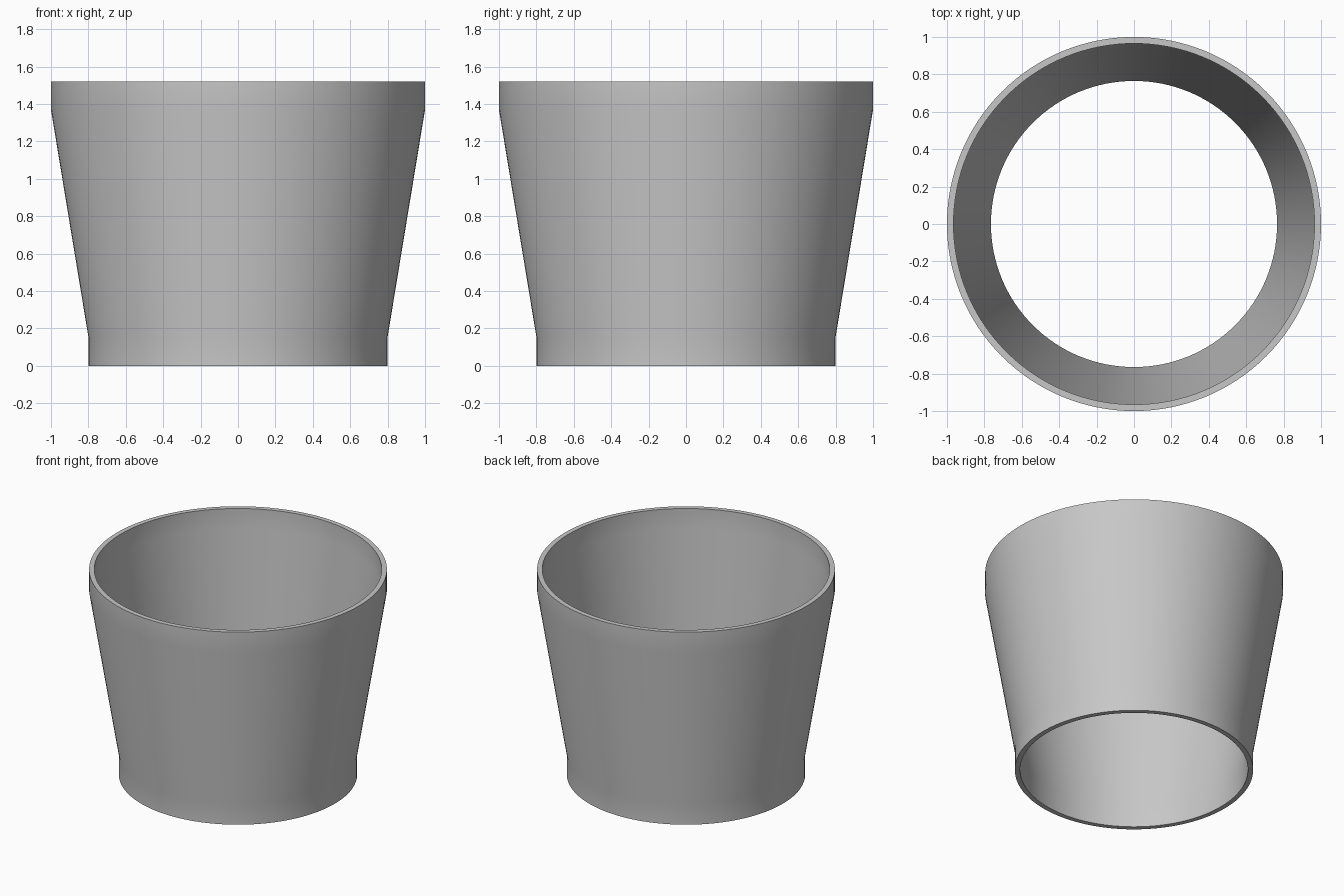
import bpy
import bmesh
import math

cube = bpy.data.objects.get("Cube")
if cube:
    bpy.data.objects.remove(cube, do_unlink=True)

SEGMENTS = 128
WALL = 0.035

# Wall outline (radius, height): outside going up, inside coming down
outer = [(0.80, 0.0), (0.80, 0.155), (1.0, 1.37), (1.0, 1.52)]
inner = [(r - WALL, z) for r, z in reversed(outer)]
profile = outer + inner

# Revolve the closed outline into an open tapered sleeve
bm = bmesh.new()
rings = []
for i in range(SEGMENTS):
    a = 2 * math.pi * i / SEGMENTS
    rings.append([bm.verts.new((r * math.cos(a), r * math.sin(a), z)) for r, z in profile])
for i, ring in enumerate(rings):
    following = rings[(i + 1) % SEGMENTS]
    for j in range(len(profile)):
        k = (j + 1) % len(profile)
        bm.faces.new((ring[j], following[j], following[k], ring[k]))
bmesh.ops.recalc_face_normals(bm, faces=bm.faces)

mesh = bpy.data.meshes.new("tapered_sleeve")
bm.to_mesh(mesh)
bm.free()
sleeve = bpy.data.objects.new("tapered_sleeve", mesh)
bpy.context.collection.objects.link(sleeve)

# Plain grey material
color = (0.57, 0.57, 0.57, 1.0)
grey = bpy.data.materials.new("plain_grey")
grey.use_nodes = True
grey.diffuse_color = color
grey.node_tree.nodes["Principled BSDF"].inputs["Base Color"].default_value = color
mesh.materials.append(grey)

# Smooth walls with crisp rims
bpy.ops.object.select_all(action='DESELECT')
sleeve.select_set(True)
bpy.context.view_layer.objects.active = sleeve
bpy.ops.object.shade_smooth_by_angle(angle=math.radians(30))
